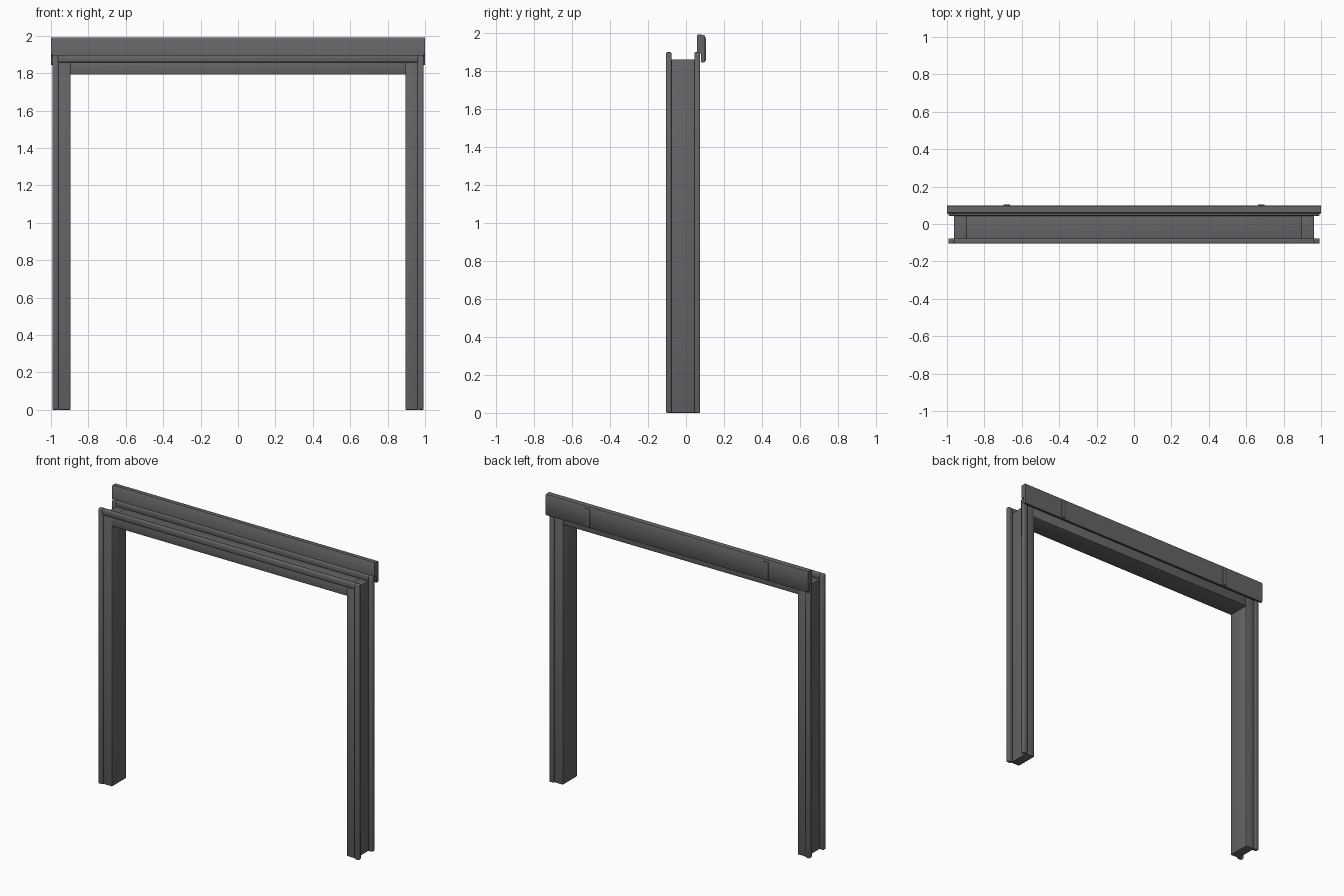
import bpy, bmesh

if "Cube" in bpy.data.objects:
    bpy.data.objects.remove(bpy.data.objects["Cube"])


def box(name, x, y, z, bevel=0.0, segments=2):
    """Box from (min, max) ranges with optional rounded edges."""
    bm = bmesh.new()
    bmesh.ops.create_cube(bm, size=1)
    for v in bm.verts:
        for i, (lo, hi) in enumerate((x, y, z)):
            v.co[i] = lo if v.co[i] < 0 else hi
    if bevel:
        bmesh.ops.bevel(bm, geom=bm.edges[:], offset=bevel, segments=segments,
                        profile=0.5, affect='EDGES')
    me = bpy.data.meshes.new(name)
    bm.to_mesh(me)
    bm.free()
    ob = bpy.data.objects.new(name, me)
    bpy.context.collection.objects.link(ob)
    return finish(ob)


def extrude_x(name, profile, half):
    """Extrude a closed (y, z) profile along x from -half to half."""
    bm = bmesh.new()
    face = bm.faces.new([bm.verts.new((-half, y, z)) for y, z in profile])
    ext = bmesh.ops.extrude_face_region(bm, geom=[face])
    moved = [g for g in ext['geom'] if isinstance(g, bmesh.types.BMVert)]
    bmesh.ops.translate(bm, verts=moved, vec=(2 * half, 0, 0))
    bmesh.ops.recalc_face_normals(bm, faces=bm.faces[:])
    me = bpy.data.meshes.new(name)
    bm.to_mesh(me)
    bm.free()
    ob = bpy.data.objects.new(name, me)
    bpy.context.collection.objects.link(ob)
    return finish(ob)


def finish(ob):
    bpy.ops.object.select_all(action='DESELECT')
    ob.select_set(True)
    bpy.context.view_layer.objects.active = ob
    bpy.ops.object.shade_smooth_by_angle(angle=0.9)
    mat = bpy.data.materials.get("dark_metal")
    if not mat:
        mat = bpy.data.materials.new("dark_metal")
        mat.diffuse_color = (0.13, 0.13, 0.14, 1)
        mat.use_nodes = True
        mat.node_tree.nodes["Principled BSDF"].inputs["Base Color"].default_value = mat.diffuse_color
    ob.data.materials.append(mat)
    return ob


BODY_Y = (-0.092, 0.062)
LIPS = {"front": (-0.105, -0.077), "back": (0.044, 0.074)}

# side posts: solid body with two lips leaving a channel on the outer side
for side, s in (("left", -1), ("right", 1)):
    rng = lambda a, b: tuple(sorted((s * a, s * b)))
    box(side + "_post", rng(0.895, 0.962), BODY_Y, (0, 1.86), 0.003)
    for pos, y in LIPS.items():
        box(f"{side}_post_{pos}_lip", rng(0.96, 0.993), y, (0, 1.897), 0.006)

# header beam between the posts, with lips along its top
box("header_beam", (-0.897, 0.897), BODY_Y, (1.792, 1.86), 0.003)
for pos, y in LIPS.items():
    box(f"header_{pos}_lip", (-0.965, 0.965), y, (1.858, 1.897), 0.006)

# hooked fascia board hanging over the back lip
extrude_x("fascia_board", [
    (0.062, 1.99), (0.057, 1.983), (0.057, 1.897), (0.079, 1.89),
    (0.079, 1.848), (0.083, 1.844), (0.096, 1.844), (0.1, 1.85),
    (0.1, 1.98), (0.096, 1.988)], 1.0)

# two small clips on the back of the fascia
for side, s in (("left", -1), ("right", 1)):
    box(side + "_fascia_clip", (s * 0.68 - 0.018, s * 0.68 + 0.018),
        (0.095, 0.105), (1.85, 1.975), 0.003)
